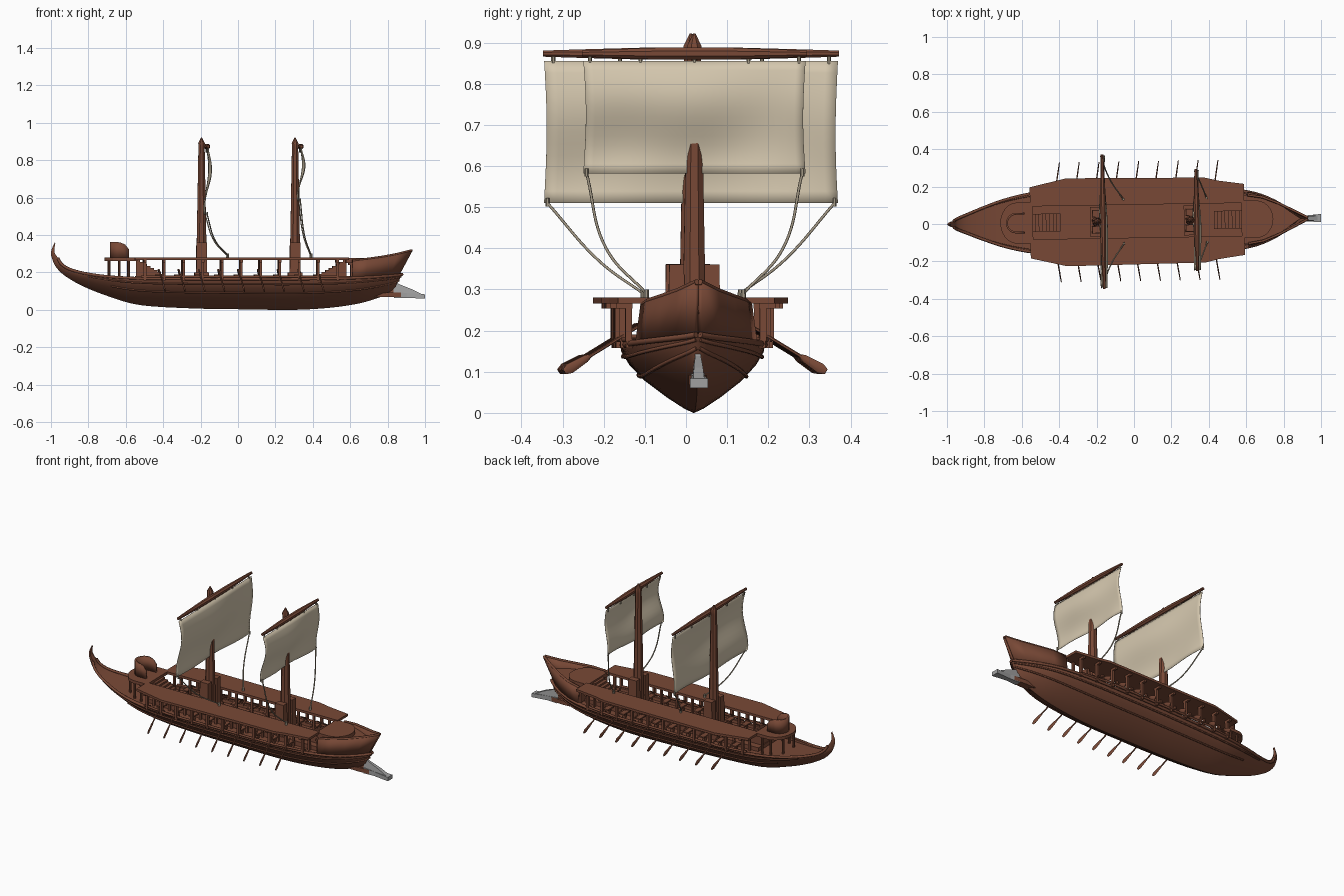
import bpy, bmesh, math
from mathutils import Vector, Matrix

if "Cube" in bpy.data.objects:
    bpy.data.objects.remove(bpy.data.objects["Cube"])

def material(name, col):
    m = bpy.data.materials.new(name)
    m.diffuse_color = (*col, 1)
    m.use_nodes = True
    m.node_tree.nodes["Principled BSDF"].inputs["Base Color"].default_value = m.diffuse_color
    return m

WOOD = material("wood", (0.19, 0.066, 0.037))
SAIL = material("sailcloth", (0.67, 0.58, 0.43))
ROPE = material("rope", (0.36, 0.31, 0.23))
METAL = material("metal", (0.36, 0.36, 0.36))
YAW = Matrix.Translation((0, 0.015, 0)) @ Matrix.Rotation(0.0165, 4, 'Z')  # ship lies slightly turned

def finish(name, bm, mat, smooth=None, mirror=False, solid=0):
    bmesh.ops.recalc_face_normals(bm, faces=bm.faces)
    me = bpy.data.meshes.new(name)
    bm.to_mesh(me)
    bm.free()
    me.materials.append(mat)
    ob = bpy.data.objects.new(name, me)
    bpy.context.collection.objects.link(ob)
    ob.matrix_world = YAW
    if smooth:
        bpy.ops.object.select_all(action='DESELECT')
        bpy.context.view_layer.objects.active = ob
        ob.select_set(True)
        bpy.ops.object.shade_smooth_by_angle(angle=math.radians(smooth))
    if solid:
        s = ob.modifiers.new("thickness", 'SOLIDIFY')
        s.thickness, s.offset = solid, 0
    if mirror:
        ob.modifiers.new("mirror", 'MIRROR').use_axis = (False, True, False)
    return ob

def loft(bm, rings, closed=True, caps=True):
    vs = [[bm.verts.new(p) for p in r] for r in rings]
    n = len(vs[0])
    for a, b in zip(vs, vs[1:]):
        for i in range(n if closed else n - 1):
            j = (i + 1) % n
            bm.faces.new((a[i], a[j], b[j], b[i]))
    if closed and caps:
        bm.faces.new(vs[0])
        bm.faces.new(vs[-1])

def box(bm, x0, x1, y0, y1, z0, z1, taper=1.0):
    cx, cy = (x0 + x1) / 2, (y0 + y1) / 2
    base = [(x0, y0), (x1, y0), (x1, y1), (x0, y1)]
    loft(bm, [[(x, y, z0) for x, y in base],
              [(cx + (x - cx) * taper, cy + (y - cy) * taper, z1) for x, y in base]])

def prism(bm, pts, z0, z1):
    loft(bm, [[(x, y, z) for x, y in pts] for z in (z0, z1)])

def spar(bm, a, b, profile, n=8, flat=1.0):
    """Round bar from a to b; profile holds (fraction, radius) or (fraction, rx, ry)."""
    a, b = Vector(a), Vector(b)
    q = (b - a).to_track_quat('Z', 'Y')
    loft(bm, [[a.lerp(b, p[0]) + q @ Vector((p[1] * math.cos(2 * math.pi * (i + .5) / n),
               p[-1] * math.sin(2 * math.pi * (i + .5) / n), 0)) for i in range(n)] for p in profile])

def line(name, pts, r, mat, mirror=True, smooth=False):
    cu = bpy.data.curves.new(name, 'CURVE')
    cu.dimensions, cu.bevel_depth, cu.bevel_resolution = '3D', r, 1
    cu.use_fill_caps = True
    for s in ((1, -1) if mirror else (1,)):
        sp = cu.splines.new('BEZIER' if smooth else 'POLY')
        ps = sp.bezier_points if smooth else sp.points
        ps.add(len(pts) - 1)
        for p, c in zip(ps, pts):
            if smooth:
                p.co = (c[0], c[1] * s, c[2])
                p.handle_left_type = p.handle_right_type = 'AUTO'
            else:
                p.co = (c[0], c[1] * s, c[2], 1)
    cu.materials.append(mat)
    ob = bpy.data.objects.new(name, cu)
    bpy.context.collection.objects.link(ob)
    ob.matrix_world = YAW

# hull: stations are keel x, keel z, rail x, rail z, half width
ST = [(-.98, .36, -.977, .355, .005), (-1, .31, -.982, .31, .012), (-.992, .268, -.962, .276, .018),
      (-.97, .225, -.94, .242, .03), (-.92, .178, -.89, .215, .05), (-.82, .122, -.8, .194, .085),
      (-.68, .068, -.68, .18, .125), (-.52, .025, -.52, .173, .156), (-.25, .008, -.25, .17, .171),
      (.02, .003, .02, .17, .174), (.3, 0, .3, .17, .172), (.5, .012, .5, .172, .16),
      (.65, .035, .65, .176, .135), (.76, .068, .76, .181, .09), (.83, .1, .845, .187, .035),
      (.84, .12, .88, .192, .005)]

def stations(k=4):
    out = []
    for i in range(len(ST) - 1):
        p = [ST[max(0, min(len(ST) - 1, i + d))] for d in (-1, 0, 1, 2)]
        for s in range(k):
            t = s / k
            out.append([.5 * (2 * b + (c - a) * t + (2 * a - 5 * b + 4 * c - d) * t * t +
                        (3 * b - a - 3 * c + d) * t ** 3) for a, b, c, d in zip(*p)])
    return out + [list(ST[-1])]

def hull_pt(s, t, f):
    return (s[0] + (s[2] - s[0]) * t, s[4] * f, s[1] + (s[3] - s[1]) * t)

SEC = [(0, 0), (.06, .13), (.22, .37), (.45, .66), (.68, .87), (.87, .98), (1, 1), (1, .93), (.9, .92), (.9, 0)]
stn = stations()
bm = bmesh.new()
rings = []
for s in stn:
    half = [hull_pt(s, t, f) for t, f in SEC]
    rings.append(half + [(x, -y, z) for x, y, z in half[-2:0:-1]])
loft(bm, rings)
finish("hull", bm, WOOD, 40)
line("rail_wale", [hull_pt(s, .97, 1.02) for s in stn[8:]], .008, WOOD)
line("upper_wale", [hull_pt(s, .8, .96) for s in stn[20:]], .005, WOOD)
line("lower_wale", [hull_pt(s, .52, .74) for s in stn[24:]], .005, WOOD)

# raised bow walls and deck
bm = bmesh.new()
BOW = [(.61, .142, .175, .61, .13, .262), (.68, .124, .177, .69, .117, .272), (.75, .09, .18, .77, .085, .283),
       (.81, .052, .184, .85, .045, .298), (.86, .004, .188, .93, .004, .318)]
loft(bm, [[(b[3 * k], b[3 * k + 1], b[3 * k + 2]) for b in BOW] for k in (0, 1)], closed=False)
finish("bow_wall", bm, WOOD, 30, mirror=True, solid=.012)
line("bow_wall_rail", [b[3:] for b in BOW], .007, WOOD)
bm = bmesh.new()
prism(bm, [(.59, -.13), (.69, -.115), (.77, -.083), (.89, 0), (.77, .083), (.69, .115), (.59, .13)], .24, .252)
box(bm, .6, .612, -.13, .13, .17, .25)
finish("bow_deck", bm, WOOD)

# rounded platforms at both ends
def platform(x0, tip, w):
    r = tip - x0
    d = math.copysign(.09, r)
    return [(x0, -w)] + [(tip - d + d * math.cos(a), w * math.sin(a)) for a in
            [math.pi * (i / 12 - .5) for i in range(13)]] + [(x0, w)]
bm = bmesh.new()
prism(bm, platform(.575, .745, .1), .25, .276)
prism(bm, platform(-.54, -.715, .11), .262, .28)
finish("end_platforms", bm, WOOD)
bm = bmesh.new()
for x, y in ((-.69, .05), (-.635, .09), (-.585, .1)):
    spar(bm, (x, y, .16), (x, y, .265), [(0, .007), (1, .007)])
finish("stern_posts", bm, WOOD, 30, mirror=True)

# curved stern shelter
bm = bmesh.new()
u = [(-.585, -.05, .325), (-.605, -.05, .35), (-.63, -.05, .36)]
u += [(-.63 - .05 * math.cos(a), .05 * math.sin(a), .362) for a in [math.pi * (i / 10 - .5) for i in range(1, 10)]]
u += [(x, -y, z) for x, y, z in u[2::-1]]
loft(bm, [[(x, y, .275) for x, y, z in u], u], closed=False)
finish("stern_shelter", bm, WOOD, 40, solid=.01)

# side galleries, posts and benches
bm = bmesh.new()
prism(bm, [(-.555, .088), (-.555, .19), (-.36, .235), (.38, .227), (.45, .21), (.59, .19), (.59, .088)], .266, .28)
finish("side_gallery", bm, WOOD, mirror=True)
bm = bmesh.new()
for i in range(11):
    x = -.5 + i * .103
    yo = .185 - .12 * max(0, abs(x) - .35)
    box(bm, x - .007, x + .007, yo - .008, yo + .008, .175, .268)
    box(bm, x - .007, x + .007, yo - .025, yo + .006, .158, .178)
    box(bm, x - .007, x + .007, yo - .01, yo + .03, .254, .267)
    box(bm, x - .006, x + .006, .094, .106, .155, .268)
finish("gallery_posts", bm, WOOD, mirror=True)
bm = bmesh.new()
for i in range(9):
    x = -.43 + i * .106
    box(bm, x - .015, x + .015, .1, .155, .182, .19)
    box(bm, x - .008, x + .008, .12, .135, .155, .182)
finish("rowing_benches", bm, WOOD, mirror=True)
line("outrigger_rail", [(-.52, .16, .178), (-.35, .184, .178), (.35, .184, .178), (.53, .16, .178)], .007, WOOD)
bm = bmesh.new()
box(bm, -.55, .6, -.088, .088, .15, .182)
finish("walkway", bm, WOOD)

# stairs down from each platform
bm = bmesh.new()
for sx, x0 in ((1, -.545), (-1, .58)):
    for i in range(8):
        a, b = sorted((x0 + sx * i * .019, x0 + sx * (i + 1) * .019))
        box(bm, a, b, -.048, .048, .18, .266 - i * .0105)
finish("stairs", bm, WOOD)

# oars
bm = bmesh.new()
for i in range(9):
    x = -.412 + i * .106
    spar(bm, (x - .012, .13, .215), (x + .018, .318, .1),
         [(0, .004), (.66, .004), (.72, .004, .009), (.93, .003, .013), (1, .003, .007)], 6)
finish("oars", bm, WOOD, 40, mirror=True)

# masts, yards, sails and sheets
def rig(tag, x, w, z0, cleat_x, mid):
    bm = bmesh.new()
    spar(bm, (x, 0, .17), (x, 0, .922), [(0, .031), (.25, .028), (.93, .018), (.96, .019), (1, .003)])
    finish(tag + "_mast", bm, WOOD, 30)
    bm = bmesh.new()
    for s in (-1, 1):
        box(bm, x - .03, x + .03, s * .043 - .02, s * .043 + .02, .175, .36, .9)
    box(bm, x - .038, x + .038, -.08, .08, .175, .2)
    finish(tag + "_mast_step", bm, WOOD)
    yx = x + .03
    bm = bmesh.new()
    spar(bm, (yx, -w, .873), (yx, w, .873), [(0, .008), (.12, .011), (.35, .016), (.65, .016), (.88, .011), (1, .008)])
    finish(tag + "_yard", bm, WOOD, 40)
    bm = bmesh.new()
    n, m = 24, 12
    def cloth(i, j):
        a, v = 2 * i / n - 1, j / m
        dx = .022 * math.sin(math.pi * v * 1.7) * (.75 + .25 * math.cos(3 * a + 1)) + .006 * math.sin(5 * a + 4 * v) * v
        return (yx + .002 + dx, a * (w - .003 - .006 * math.sin(math.pi * v)), .855 + (z0 - .855) * v)
    loft(bm, [[cloth(i, j) for i in range(n + 1)] for j in range(m + 1)], closed=False)
    finish(tag + "_sail", bm, SAIL, 60, solid=.002)
    bm = bmesh.new()
    for f in (0, .48, .93):
        spar(bm, (yx, w * f, .842), (yx, w * f, .87), [(0, .005), (1, .005)], 6)
    cx, cy, cz = cloth(n, m)
    spar(bm, (cx, cy - .008, z0 - .008), (cx, cy - .008, z0 + .012), [(0, .005), (1, .005)], 6)
    spar(bm, (cleat_x, .118, .278), (cleat_x, .118, .3), [(0, .007), (1, .006)], 6)
    finish(tag + "_sail_ties", bm, ROPE, 40, mirror=True)
    line(tag + "_sheet", [(cx, cy - .008, z0), mid, (cleat_x, .118, .29)], .0035, ROPE, smooth=True)

rig("rear", -.195, .36, .51, -.055, (-.125, .225, .37))
rig("fore", .305, .273, .582, .39, (.352, .215, .4))

# ram: wooden beam with metal sheath and fin
bm = bmesh.new()
loft(bm, [[(x, -w, a), (x, w, a), (x, w, b), (x, -w, b)] for x, w, a, b in
          ((.68, .02, .07, .085), (.8, .022, .068, .092), (.88, .015, .068, .092))])
loft(bm, [[(.76, s, .08), (.85, s, .08), (.84, s, .15), (.86, s, .185), (.8, s, .18)] for s in (-.009, .009)])
finish("ram_beam", bm, WOOD)
bm = bmesh.new()
loft(bm, [[(x, -w, a), (x, w, a), (x, w, b), (x, -w, b)] for x, w, a, b in
          ((.835, .018, .064, .096), (.9, .014, .064, .09), (.999, .022, .06, .083))])
loft(bm, [[(.83, s, .08), (.99, s, .08), (.93, s * .8, .11), (.86, s * .5, .138), (.835, s * .4, .155)]
          for s in (-.014, .014)])
finish("ram_sheath", bm, METAL)
